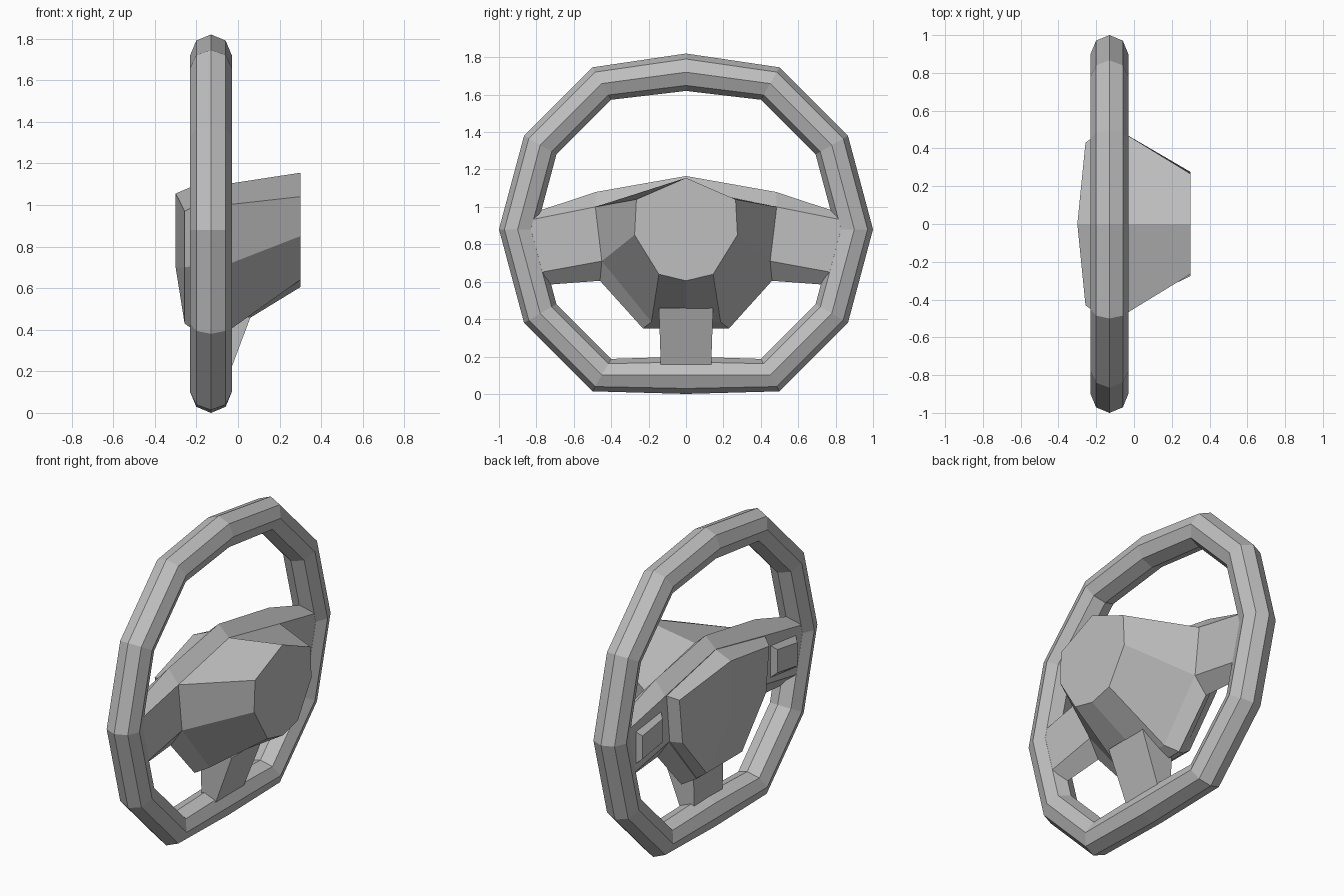
import bpy, bmesh, math
from mathutils import Vector

cube = bpy.data.objects.get("Cube")
if cube:
    bpy.data.objects.remove(cube)

grey = bpy.data.materials.new("mid_grey")
grey.use_nodes = True
COLOUR = (0.52, 0.52, 0.52, 1)
grey.diffuse_color = COLOUR
grey.node_tree.nodes["Principled BSDF"].inputs["Base Color"].default_value = COLOUR


def mirrored(x, half):
    """Closed loop at depth x from (y, z) points on the +y half."""
    other = [(-y, z) for y, z in reversed(half) if y > 0]
    return [Vector((x, y, z)) for y, z in half + other]


def loft(name, loops, closed=False, tip=None):
    """Skin a row of loops; close it into a ring, or cap the ends."""
    bm = bmesh.new()
    rows = [[bm.verts.new(p) for p in loop] for loop in loops]
    pairs = list(zip(rows, rows[1:]))
    if closed:
        pairs.append((rows[-1], rows[0]))
    for a, b in pairs:
        for i in range(len(a)):
            j = (i + 1) % len(a)
            bm.faces.new((a[i], a[j], b[j], b[i]))
    if not closed:
        bm.faces.new(rows[0])
        if tip:
            peak, last = bm.verts.new(tip), rows[-1]
            for i in range(len(last)):
                bm.faces.new((last[i], last[(i + 1) % len(last)], peak))
        else:
            bm.faces.new(rows[-1])
    bmesh.ops.recalc_face_normals(bm, faces=bm.faces)
    mesh = bpy.data.meshes.new(name)
    bm.to_mesh(mesh)
    bm.free()
    mesh.materials.append(grey)
    obj = bpy.data.objects.new(name, mesh)
    bpy.context.collection.objects.link(obj)
    return obj


# Rim: eight-sided tube around a twelve-sided path, flattened top and bottom
MID_X, CENTRE_Z, TUBE = -0.13, 0.88, 0.1
rim = []
for i in range(12):
    a = math.radians(30 * i)
    out = Vector((0, math.sin(a), math.cos(a)))
    radius = {0: 0.84, 6: 0.78}.get(i, 0.9)
    core = Vector((MID_X, 0, CENTRE_Z)) + out * radius
    rim.append([core + TUBE * (out * math.cos(t) + Vector((1, 0, 0)) * math.sin(t))
                for t in (math.tau * k / 8 for k in range(8))])
loft("rim", rim, closed=True)

# Spoke body: chamfered slab carrying both side spokes
face = [(0, 1.10), (0.485, 1.0), (0.86, 0.925), (0.86, 0.635),
        (0.45, 0.71), (0.185, 0.385)]
edge = [(0, 1.165), (0.48, 1.08), (0.86, 0.955), (0.86, 0.575),
        (0.46, 0.605), (0.23, 0.35)]
loft("spoke_body", [mirrored(-0.2, face), mirrored(MID_X, edge), mirrored(-0.06, face)])

# Centre pad on the driver's side, with a shallow ridge
pad_base = [(0, 1.10), (0.475, 1.0), (0.445, 0.71), (0.185, 0.385)]
pad_top = mirrored(-0.257, [(0, 1.055), (0.43, 0.97), (0.4, 0.7), (0.17, 0.43)])
pad_top[0].x = -0.3
loft("centre_pad", [mirrored(-0.195, pad_base), pad_top], tip=(-0.3, 0, 0.7))

# Hub housing tapering to the column side
hub_base = [(0, 1.10), (0.485, 1.0), (0.45, 0.71), (0.185, 0.385), (0, 0.385)]
hub_end = [(0, 1.155), (0.265, 1.04), (0.275, 0.85), (0.145, 0.64), (0, 0.605)]


def hub_loop(x, half):
    right = [(-y, z) for y, z in reversed(half[1:-1])]
    return [Vector((x, y, z)) for y, z in half + right]


loft("hub_housing", [hub_loop(-0.06, hub_base), hub_loop(0.3, hub_end)])

# Lower spoke: slanted bar from hub to rim
side = [(0.06, 0.46), (-0.055, 0.155), (-0.15, 0.155), (-0.15, 0.46)]
widths = (0.145, 0.135, 0.135, 0.145)
loft("lower_spoke", [[Vector((x, s * w, z)) for (x, z), w in zip(side, widths)]
                     for s in (-1, 1)])

# Raised switch blocks on the side spokes
for s, name in ((1, "left_switch"), (-1, "right_switch")):
    loops = []
    for x, w, h in ((-0.195, 0.125, 0.1), (-0.228, 0.095, 0.07)):
        loops.append([Vector((x, s * (0.645 + w * u), 0.81 + h * v + 0.015 * -u))
                      for u, v in ((-1, -1), (1, -1), (1, 1), (-1, 1))])
    loft(name, loops)
